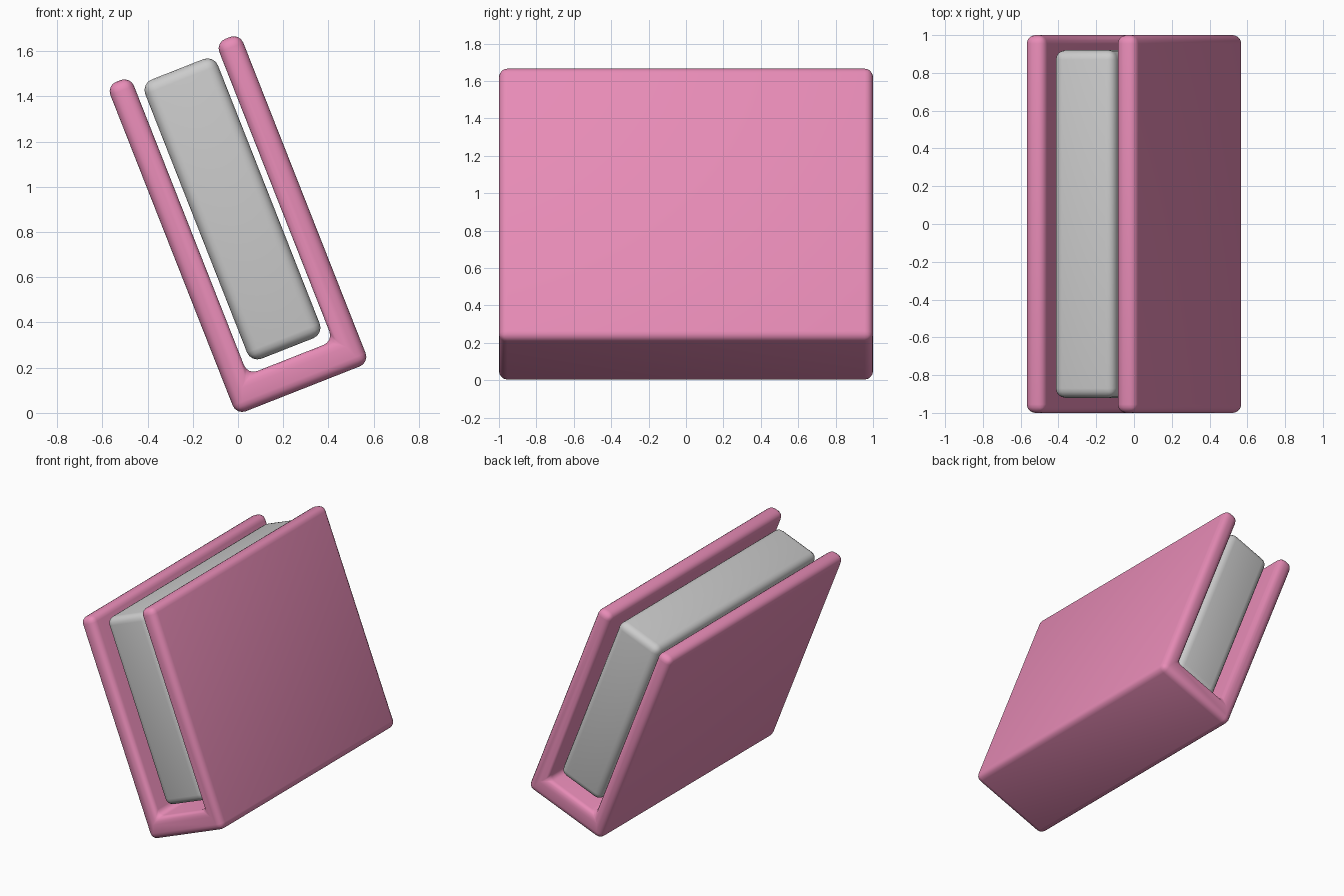
import bpy
import bmesh
from math import radians
from mathutils import Matrix

cube = bpy.data.objects.get("Cube")
if cube:
    bpy.data.objects.remove(cube)

LEAN = Matrix.Rotation(radians(-21.5), 4, "Y")  # tilts the book toward -x


def material(name, color):
    mat = bpy.data.materials.new(name)
    mat.use_nodes = True
    mat.diffuse_color = color
    mat.node_tree.nodes["Principled BSDF"].inputs["Base Color"].default_value = color
    return mat


def rounded_prism(name, profile, half_depth, radius, mat):
    """Extrude an x-z profile along y, lean it and round every edge."""
    bm = bmesh.new()
    face = bm.faces.new([bm.verts.new((x, -half_depth, z)) for x, z in profile])
    extruded = bmesh.ops.extrude_face_region(bm, geom=[face])
    moved = [v for v in extruded["geom"] if isinstance(v, bmesh.types.BMVert)]
    bmesh.ops.translate(bm, verts=moved, vec=(0, 2 * half_depth, 0))
    bmesh.ops.recalc_face_normals(bm, faces=bm.faces)
    bmesh.ops.transform(bm, matrix=LEAN, verts=bm.verts)
    mesh = bpy.data.meshes.new(name)
    bm.to_mesh(mesh)
    bm.free()
    mesh.materials.append(mat)
    obj = bpy.data.objects.new(name, mesh)
    bpy.context.collection.objects.link(obj)
    bevel = obj.modifiers.new("rounded_edges", "BEVEL")
    bevel.width = radius
    bevel.segments = 4
    bevel.limit_method = "ANGLE"
    for poly in mesh.polygons:
        poly.use_smooth = True
    return obj


pink = material("cover_pink", (0.80, 0.26, 0.47, 1))
grey = material("page_grey", (0.60, 0.60, 0.60, 1))

# Cover: two boards joined by the spine
left, right, bottom, top = -0.01, 0.622, -0.006, 1.56
inner_left, inner_right, inner_bottom = 0.102, 0.508, 0.141
cover = [(left, bottom), (right, bottom), (right, top), (inner_right, top),
         (inner_right, inner_bottom), (inner_left, inner_bottom),
         (inner_left, top), (left, top)]
rounded_prism("book_cover", cover, 1.0, 0.045, pink)

# Page block, floating slightly inside the cover
pages = [(0.135, 0.185), (0.481, 0.185), (0.481, 1.512), (0.135, 1.512)]
rounded_prism("page_block", pages, 0.92, 0.05, grey)
